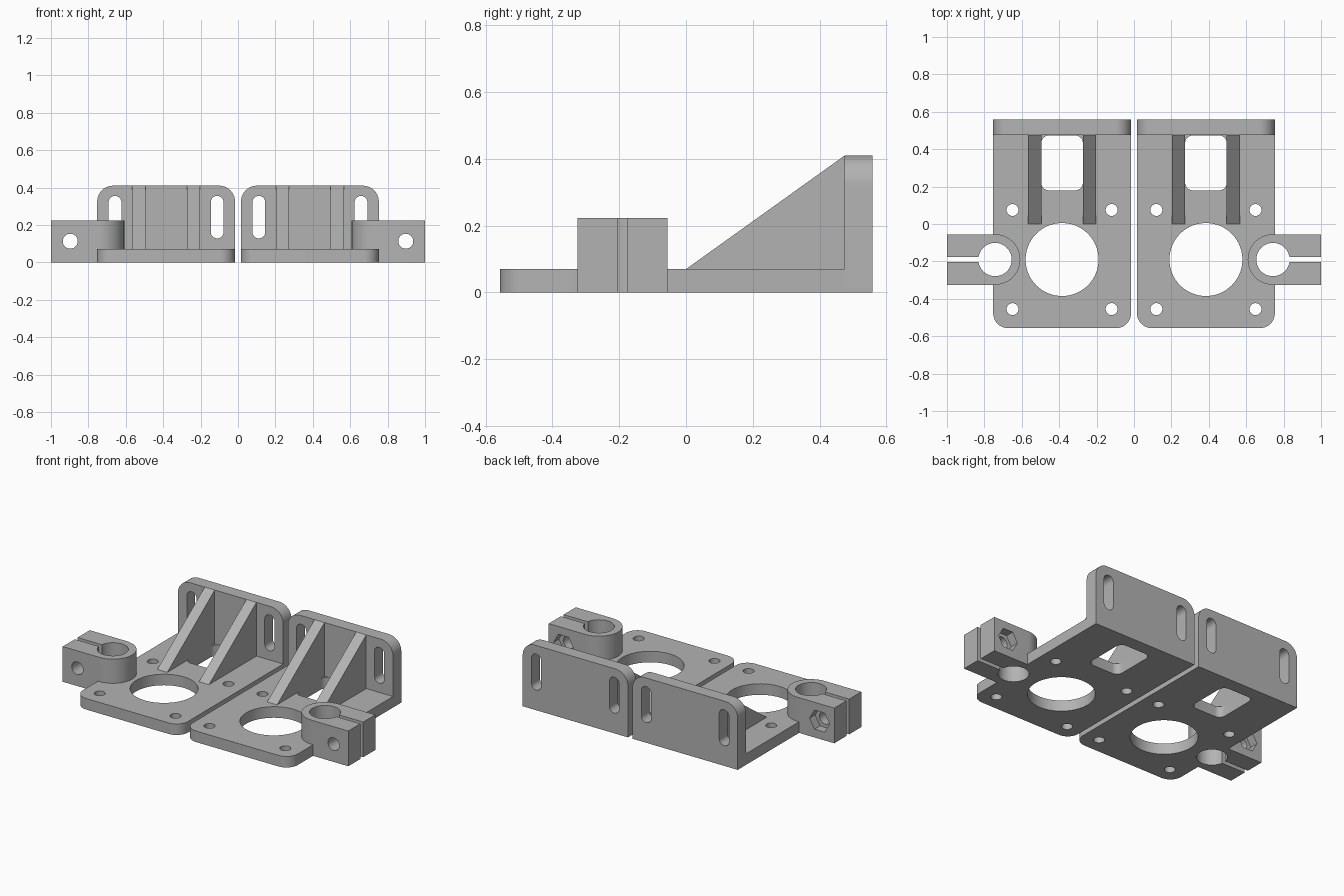
import bpy
import bmesh
import math

cube = bpy.data.objects.get("Cube")
if cube:
    bpy.data.objects.remove(cube, do_unlink=True)

grey = bpy.data.materials.new("printed_grey")
grey.use_nodes = True
colour = (0.45, 0.45, 0.45, 1)
grey.diffuse_color = colour
grey.node_tree.nodes["Principled BSDF"].inputs["Base Color"].default_value = colour

# Main sizes of the bracket on the +x side
X0, X1 = 0.016, 0.753
MID = (X0 + X1) / 2
FRONT, WALL, BACK = -0.557, 0.475, 0.558
THICK, HEIGHT, CLAMP_H = 0.07, 0.41, 0.223
AXIS_Y, ROD_X, CLAMP_R = -0.19, 0.743, 0.135
BOLT_X, BOLT_Z = 0.897, 0.113


def circle(cx, cy, r, n=64, start=0.0, sweep=2 * math.pi):
    return [(cx + r * math.cos(start + sweep * i / n),
             cy + r * math.sin(start + sweep * i / n)) for i in range(n)]


def rounded(x0, y0, x1, y1, low, high, steps=10):
    """Rectangle with one radius for its lower and one for its upper corners."""
    pts = []
    corners = [(x1, y1, high, -1, -1), (x0, y1, high, 1, -1),
               (x0, y0, low, 1, 1), (x1, y0, low, -1, 1)]
    for k, (x, y, r, sx, sy) in enumerate(corners):
        if r == 0:
            pts.append((x, y))
        else:
            pts += circle(x + sx * r, y + sy * r, r, steps, k * math.pi / 2, math.pi / 2)
            end = (k + 1) * math.pi / 2
            pts.append((x + sx * r + r * math.cos(end), y + sy * r + r * math.sin(end)))
    return pts


def prism(name, pts, axis, a, b):
    """Extrude a profile from a to b along the given axis."""
    place = {"x": lambda u, v, w: (w, u, v),
             "y": lambda u, v, w: (u, w, v),
             "z": lambda u, v, w: (u, v, w)}[axis]
    bm = bmesh.new()
    ends = [[bm.verts.new(place(u, v, w)) for u, v in pts] for w in (a, b)]
    bm.faces.new(ends[0])
    bm.faces.new(ends[1])
    for i in range(len(pts)):
        j = (i + 1) % len(pts)
        bm.faces.new((ends[0][i], ends[0][j], ends[1][j], ends[1][i]))
    bmesh.ops.remove_doubles(bm, verts=bm.verts, dist=1e-5)
    bmesh.ops.recalc_face_normals(bm, faces=bm.faces)
    mesh = bpy.data.meshes.new(name)
    bm.to_mesh(mesh)
    bm.free()
    mesh.materials.append(grey)
    obj = bpy.data.objects.new(name, mesh)
    bpy.context.collection.objects.link(obj)
    return obj


def activate(obj):
    bpy.ops.object.select_all(action="DESELECT")
    obj.select_set(True)
    bpy.context.view_layer.objects.active = obj


def cut(obj, pts, axis, a, b):
    cutter = prism("cutter", pts, axis, a, b)
    cutter.hide_render = True
    activate(obj)
    mod = obj.modifiers.new("cut", "BOOLEAN")
    mod.operation = "DIFFERENCE"
    mod.solver = "EXACT"
    mod.object = cutter
    bpy.ops.object.modifier_apply(modifier=mod.name)
    bpy.data.objects.remove(cutter, do_unlink=True)


def finish(obj):
    """Mirror the part to the other bracket and smooth its round faces."""
    activate(obj)
    mod = obj.modifiers.new("other_side", "MIRROR")
    mod.use_mirror_merge = False
    bpy.ops.object.modifier_apply(modifier=mod.name)
    bpy.ops.object.shade_smooth_by_angle(angle=math.radians(30))


clamp_outline = ([(1.0, AXIS_Y - CLAMP_R), (1.0, AXIS_Y + CLAMP_R)]
                 + circle(ROD_X, AXIS_Y, CLAMP_R, 32, math.pi / 2, math.pi)
                 + [(ROD_X, AXIS_Y - CLAMP_R)])

# Base plate with motor opening, screw holes, window and seat for the clamp
plate = prism("base_plates", rounded(X0, FRONT, X1, WALL, 0.08, 0), "z", 0, THICK)
cut(plate, circle(MID, AXIS_Y, 0.195, 96), "z", -1, 1)
for sx in (-1, 1):
    for sy in (-1, 1):
        cut(plate, circle(MID + sx * 0.265, AXIS_Y + sy * 0.265, 0.032, 32), "z", -1, 1)
cut(plate, rounded(MID - 0.111, 0.18, MID + 0.111, WALL - 0.002, 0.04, 0.04), "z", -1, 1)
cut(plate, clamp_outline, "z", -1, 1)
finish(plate)

# Upright back wall with two vertical slots
wall = prism("back_walls", rounded(X0, 0, X1, HEIGHT, 0, 0.085), "y", WALL, BACK)
for s in (-1, 1):
    x = MID + s * 0.273
    cut(wall, rounded(x - 0.034, 0.128, x + 0.034, 0.355, 0.0335, 0.0335), "y", 0, 1)
finish(wall)

# Triangular ribs bracing the wall
for side, s in (("inner", -1), ("outer", 1)):
    x = MID + s * 0.146
    rib = prism(side + "_ribs", [(0, THICK), (WALL, THICK), (WALL, HEIGHT)],
                "x", x - 0.035, x + 0.035)
    finish(rib)

# Split rod clamp with bore, slit, bolt hole and hexagonal nut pocket
clamp = prism("rod_clamps", clamp_outline, "z", 0, CLAMP_H)
cut(clamp, circle(ROD_X, AXIS_Y, 0.089), "z", -1, 1)
cut(clamp, rounded(ROD_X, AXIS_Y - 0.014, 1.2, AXIS_Y + 0.014, 0, 0), "z", -1, 1)
cut(clamp, circle(BOLT_X, BOLT_Z, 0.04, 32), "y", -1, 1)
cut(clamp, circle(BOLT_X, BOLT_Z, 0.07, 6), "y", AXIS_Y + CLAMP_R - 0.055, 0.5)
finish(clamp)
